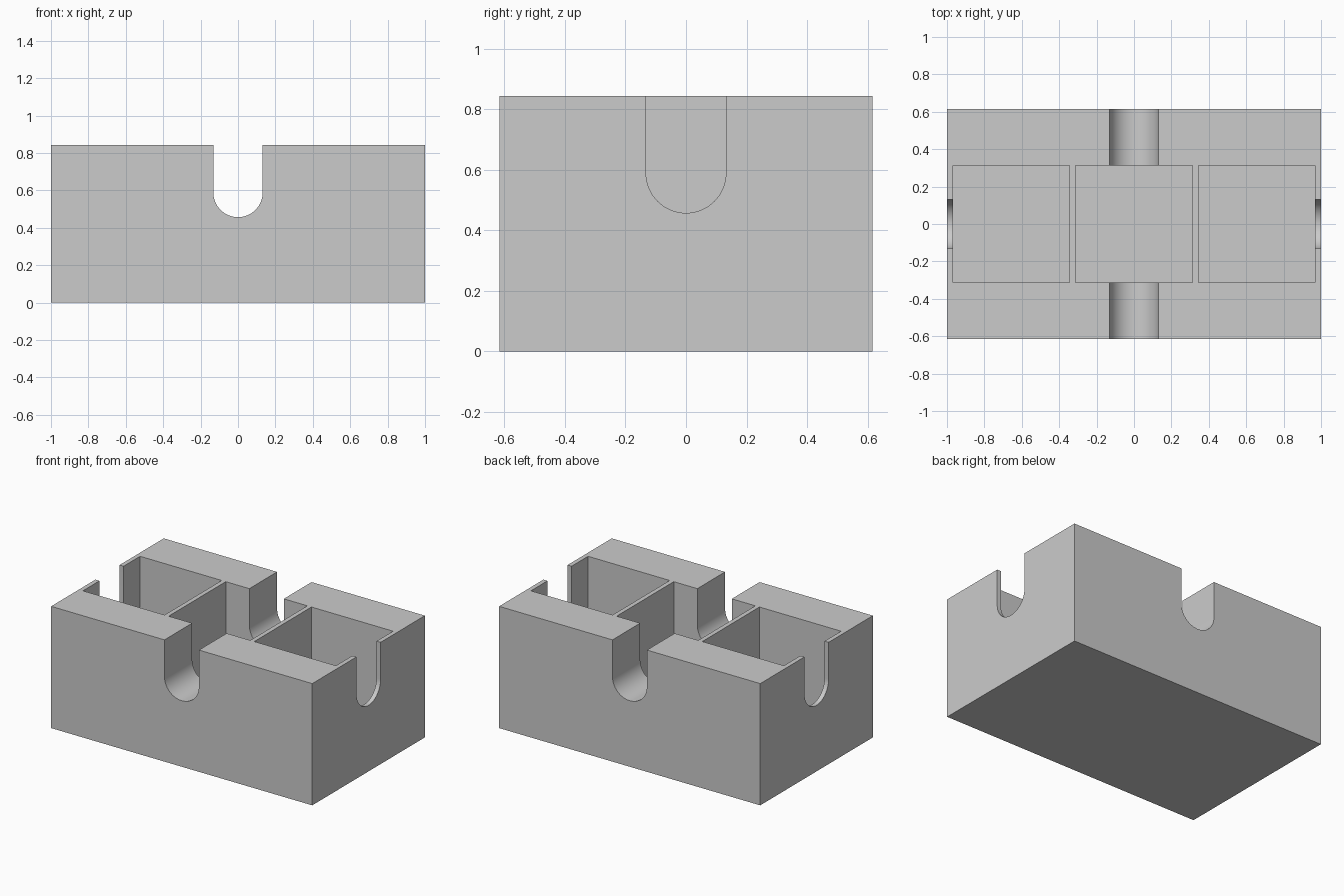
import bpy
import bmesh
from math import cos, sin, pi
from mathutils import Matrix

default = bpy.data.objects.get("Cube")
if default:
    bpy.data.objects.remove(default, do_unlink=True)

# Overall sizes
WIDTH, DEPTH, HEIGHT = 2.0, 1.232, 0.843
WALL = 0.031                      # thin walls, dividers and floor
POCKET = (WIDTH - 4 * WALL) / 3   # square pocket side
SLOT_R, SLOT_BOTTOM = 0.132, 0.457
SEGMENTS = 32

# Single grey plastic colour
grey = bpy.data.materials.new("grey plastic")
grey.use_nodes = True
grey.diffuse_color = (0.6, 0.6, 0.6, 1)
grey.node_tree.nodes["Principled BSDF"].inputs["Base Color"].default_value = (0.6, 0.6, 0.6, 1)


def finish(name, bm):
    bmesh.ops.recalc_face_normals(bm, faces=bm.faces)
    mesh = bpy.data.meshes.new(name)
    bm.to_mesh(mesh)
    bm.free()
    mesh.materials.append(grey)
    obj = bpy.data.objects.new(name, mesh)
    bpy.context.collection.objects.link(obj)
    return obj


def box(name, size, centre):
    bm = bmesh.new()
    bmesh.ops.create_cube(bm, size=1)
    bmesh.ops.scale(bm, vec=size, verts=bm.verts)
    bmesh.ops.translate(bm, vec=centre, verts=bm.verts)
    return finish(name, bm)


def slot(name, length, x_offset=0, turned=False):
    """Round-bottomed, open-topped slot running along y, or along x if turned."""
    bm = bmesh.new()
    mid = SLOT_BOTTOM + SLOT_R
    outline = [(SLOT_R, HEIGHT + 0.1), (-SLOT_R, HEIGHT + 0.1)]
    for i in range(SEGMENTS + 1):
        a = pi + pi * i / SEGMENTS
        outline.append((SLOT_R * cos(a), mid + SLOT_R * sin(a)))
    face = bm.faces.new([bm.verts.new((x, -length / 2, z)) for x, z in outline])
    ext = bmesh.ops.extrude_face_region(bm, geom=[face])["geom"]
    moved = [v for v in ext if isinstance(v, bmesh.types.BMVert)]
    bmesh.ops.translate(bm, vec=(0, length, 0), verts=moved)
    if turned:
        bmesh.ops.rotate(bm, matrix=Matrix.Rotation(pi / 2, 3, "Z"), verts=bm.verts)
    bmesh.ops.translate(bm, vec=(x_offset, 0, 0), verts=bm.verts)
    return finish(name, bm)


# Solid block
tray = box("three_pocket_tray", (WIDTH, DEPTH, HEIGHT), (0, 0, HEIGHT / 2))

# Three square pockets with thin dividers between them
cutters = []
for i in (-1, 0, 1):
    cutters.append(box("pocket_cutter", (POCKET, POCKET, HEIGHT),
                       (i * (POCKET + WALL), 0, HEIGHT / 2 + WALL)))

# Finger slots: through the front and back walls, and through each end wall
cutters.append(slot("front_back_slot_cutter", DEPTH + 0.2))
for side in (-1, 1):
    cutters.append(slot("end_slot_cutter", 0.3, side * WIDTH / 2, turned=True))

# Cut everything out of the block
bpy.ops.object.select_all(action="DESELECT")
bpy.context.view_layer.objects.active = tray
tray.select_set(True)
for cutter in cutters:
    cutter.hide_render = True
    mod = tray.modifiers.new("cut", "BOOLEAN")
    mod.operation = "DIFFERENCE"
    mod.solver = "EXACT"
    mod.object = cutter
    bpy.ops.object.modifier_apply(modifier=mod.name)
    bpy.data.objects.remove(cutter, do_unlink=True)

# Smooth slot bottoms, crisp edges elsewhere
bpy.ops.object.shade_smooth_by_angle()
